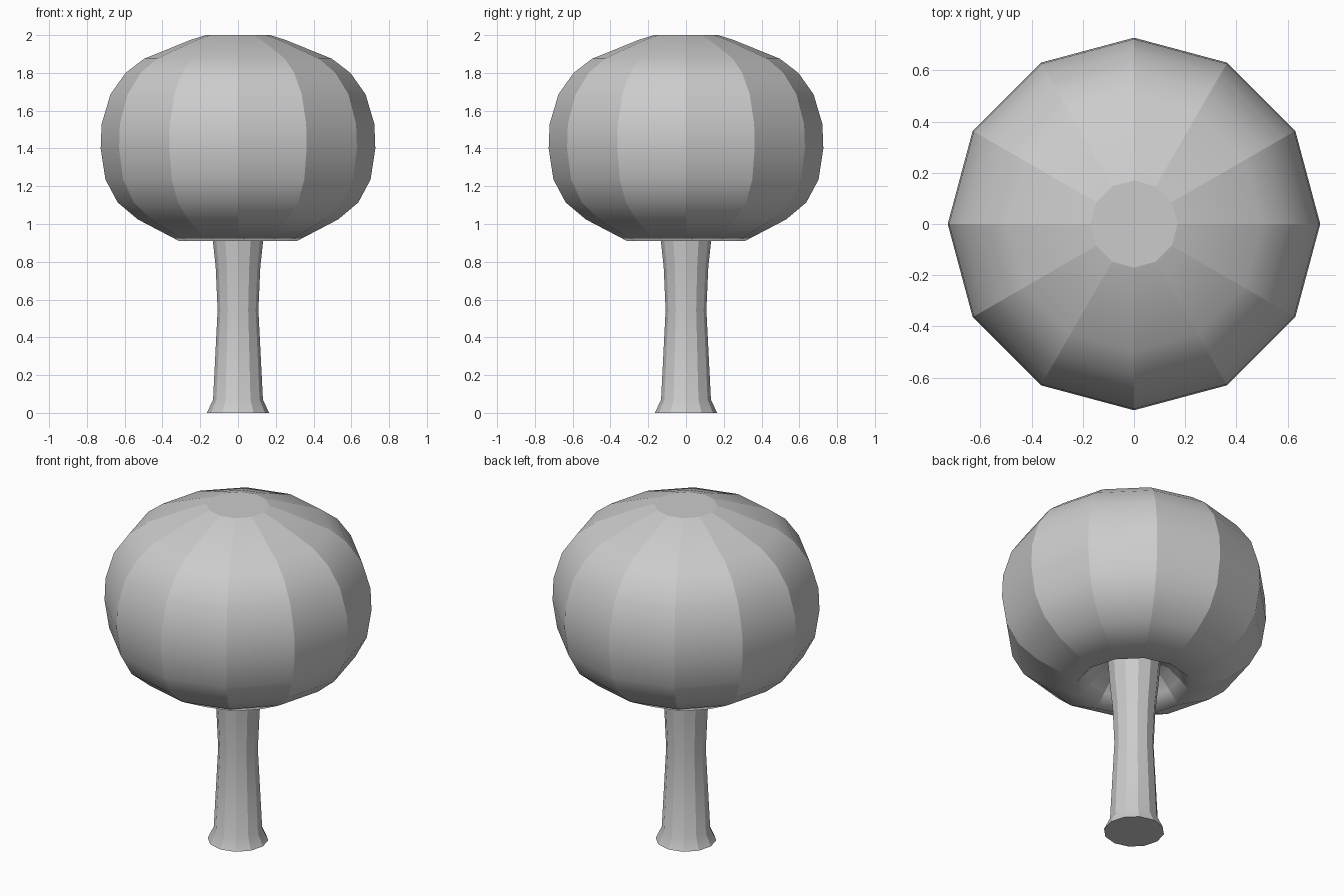
import bpy, bmesh, math

if "Cube" in bpy.data.objects:
    bpy.data.objects.remove(bpy.data.objects["Cube"])

SIDES = 12


def lathe(name, profile):
    """Revolve (radius, z) points; flat around the axis, smooth along it."""
    bm = bmesh.new()
    rings = [[bm.verts.new((r * math.cos(2 * math.pi * i / SIDES),
                            r * math.sin(2 * math.pi * i / SIDES), z))
              for i in range(SIDES)] for r, z in profile]
    for a, b in zip(rings, rings[1:]):
        for i in range(SIDES):
            j = (i + 1) % SIDES
            bm.faces.new((a[i], a[j], b[j], b[i])).smooth = True
    bm.faces.new(rings[0][::-1])
    bm.faces.new(rings[-1])
    # vertical seams and end caps stay crisp
    for ring in (rings[0], rings[-1]):
        for i in range(SIDES):
            bm.edges.get((ring[i], ring[(i + 1) % SIDES])).smooth = False
    for a, b in zip(rings, rings[1:]):
        for i in range(SIDES):
            bm.edges.get((a[i], b[i])).smooth = False
    bmesh.ops.recalc_face_normals(bm, faces=bm.faces[:])
    mesh = bpy.data.meshes.new(name)
    bm.to_mesh(mesh)
    bm.free()
    obj = bpy.data.objects.new(name, mesh)
    bpy.context.collection.objects.link(obj)
    return obj


# Trunk with flared foot
lathe("trunk", [(.165, 0), (.132, .07), (.108, .545), (.118, .77),
                (.133, .91), (.145, 1.07)])

# Round crown with a recess underneath around the trunk
lathe("crown", [(.14, 1.06), (.19, 1.045), (.25, .98), (.312, .91), (.53, 1.024),
                (.637, 1.114), (.702, 1.236), (.727, 1.4), (.722, 1.53),
                (.675, 1.687), (.595, 1.80), (.497, 1.875), (.25, 1.975),
                (.17, 2.0)])
